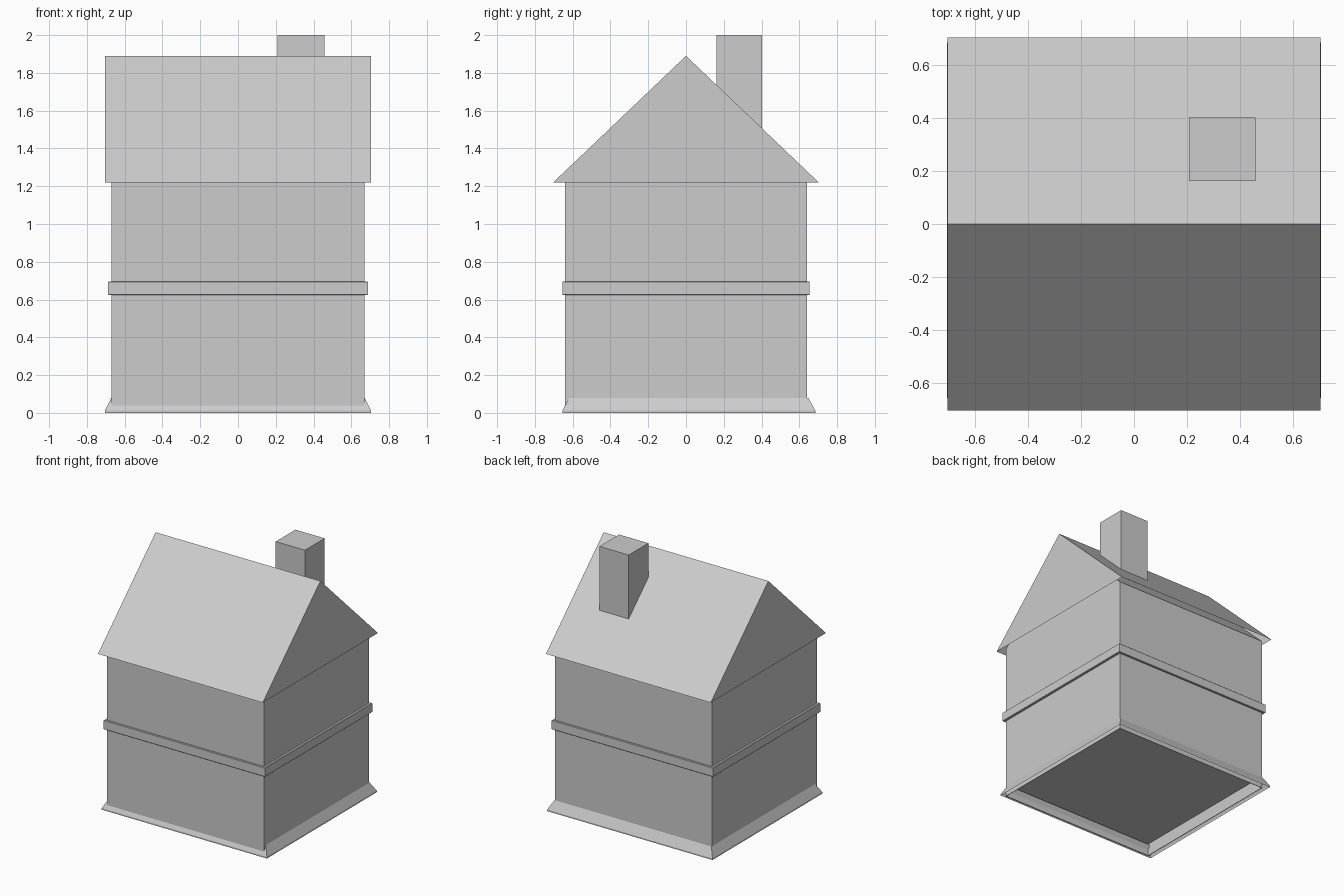
import bpy
import bmesh

cube = bpy.data.objects.get("Cube")
if cube:
    bpy.data.objects.remove(cube, do_unlink=True)

GREY = (0.604, 0.604, 0.604, 1.0)
grey = bpy.data.materials.new("plain grey")
grey.use_nodes = True
grey.diffuse_color = GREY
grey.node_tree.nodes["Principled BSDF"].inputs["Base Color"].default_value = GREY


def finish(name, bm):
    mesh = bpy.data.meshes.new(name)
    bm.to_mesh(mesh)
    bm.free()
    mesh.materials.append(grey)
    obj = bpy.data.objects.new(name, mesh)
    bpy.context.collection.objects.link(obj)


def stack(name, levels, center=(0, 0), capped=True):
    """Flat-faced shape from stacked rectangles (half x, half y, z)."""
    bm = bmesh.new()
    cx, cy = center
    rings = [[bm.verts.new((cx + sx * hx, cy + sy * hy, z))
              for sx, sy in ((-1, -1), (1, -1), (1, 1), (-1, 1))]
             for hx, hy, z in levels]
    for low, high in zip(rings, rings[1:]):
        for i in range(4):
            j = (i + 1) % 4
            bm.faces.new((low[i], low[j], high[j], high[i]))
    if capped:
        bm.faces.new(rings[0][::-1])
        bm.faces.new(rings[-1])
        bmesh.ops.recalc_face_normals(bm, faces=bm.faces)
    finish(name, bm)


# Walls: raised floor underneath, gables running up inside the roof
WX, WY, EAVE = 0.67, 0.64, 1.22
SKIN = 0.004
stack("walls", [(WX - SKIN, WY - SKIN, 0.095), (WX - SKIN, WY - SKIN, 0),
                (WX, WY, 0), (WX, WY, EAVE), (WX, 0.01, 1.82)])

# Flared foot: an open skirt set slightly towards the back
stack("base_skirt", [(0.705, 0.67, 0), (0.705, 0.67, 0.012), (WX, 0.632, 0.08)],
      center=(0, 0.015), capped=False)

# Band between the floors, with slightly softened edges
stack("floor_band", [(0.685, 0.652, 0.624), (0.688, 0.655, 0.627),
                     (0.688, 0.655, 0.692), (0.685, 0.652, 0.695)])

# Gable roof: two slopes and two end triangles, open underneath
RX, RY, RIDGE = 0.703, 0.703, 1.89
bm = bmesh.new()
ends = [[bm.verts.new((x, y, z)) for y, z in ((-RY, EAVE), (RY, EAVE), (0, RIDGE))]
        for x in (-RX, RX)]
left, right = ends
bm.faces.new(left[::-1])
bm.faces.new(right)
bm.faces.new((left[0], right[0], right[2], left[2]))
bm.faces.new((right[1], left[1], left[2], right[2]))
finish("roof", bm)

# Chimney on the back slope
stack("chimney", [(0.125, 0.12, 1.42), (0.125, 0.12, 2.0)], center=(0.333, 0.282))
